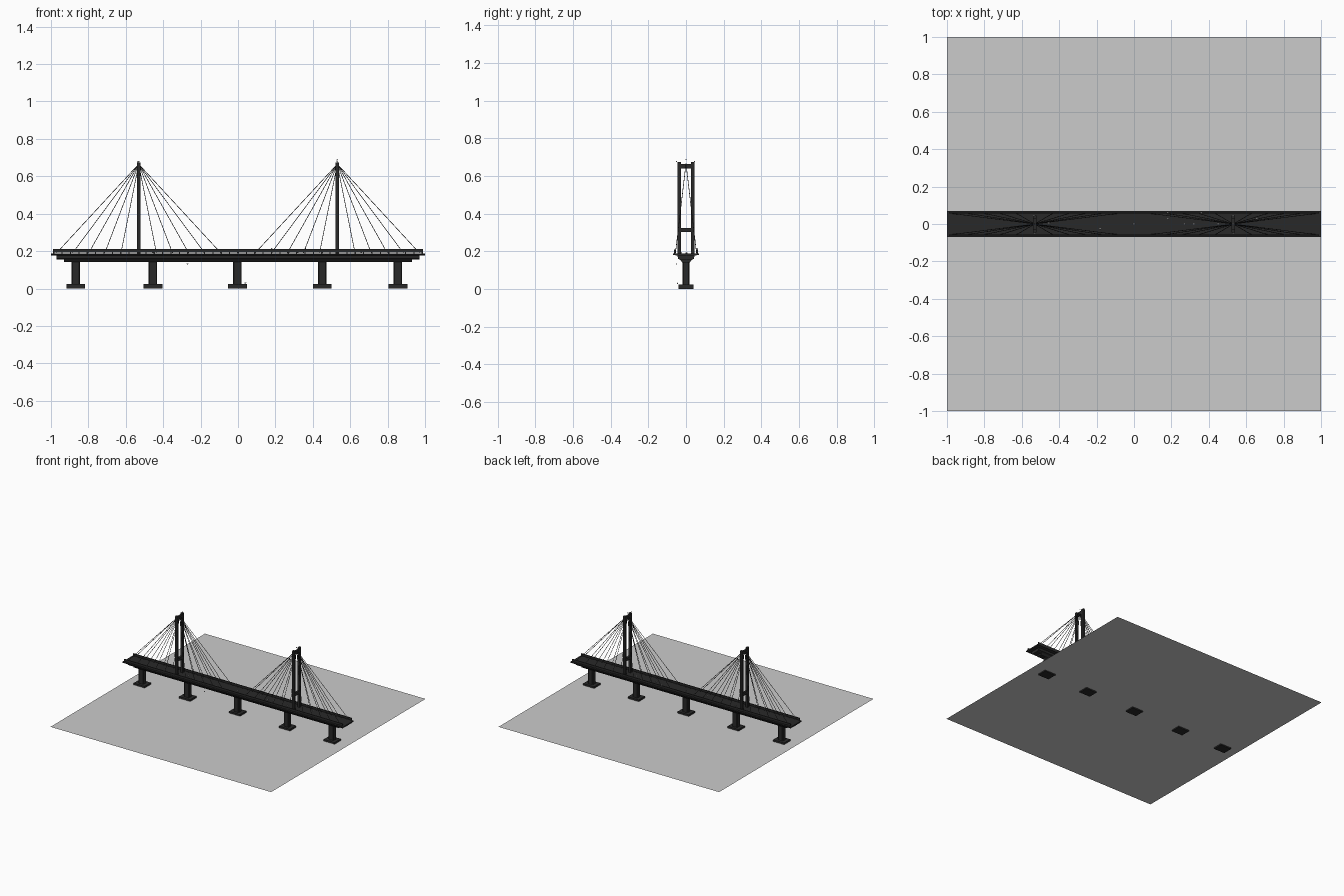
import bpy, bmesh, math
from mathutils import Vector

if "Cube" in bpy.data.objects:
    bpy.data.objects.remove(bpy.data.objects["Cube"])


def material(name, rgb):
    m = bpy.data.materials.new(name)
    m.diffuse_color = (*rgb, 1)
    m.use_nodes = True
    m.node_tree.nodes["Principled BSDF"].inputs["Base Color"].default_value = m.diffuse_color
    return m


DARK = material("dark steel", (0.022, 0.022, 0.022))
GREY = material("pale grey water", (0.6, 0.6, 0.6))
WHITE = material("white feathers", (0.75, 0.75, 0.75))


def finish(bm, name, mat):
    me = bpy.data.meshes.new(name)
    bmesh.ops.recalc_face_normals(bm, faces=bm.faces)
    bm.to_mesh(me)
    bm.free()
    me.materials.append(mat)
    ob = bpy.data.objects.new(name, me)
    bpy.context.collection.objects.link(ob)
    return ob


def add_box(bm, x0, x1, y0, y1, z0, z1):
    vs = bmesh.ops.create_cube(bm, size=1)["verts"]
    for v in vs:
        v.co = Vector(((x0 + x1) / 2 + v.co.x * (x1 - x0),
                       (y0 + y1) / 2 + v.co.y * (y1 - y0),
                       (z0 + z1) / 2 + v.co.z * (z1 - z0)))


def add_rod(bm, a, b, r, sides=6):
    a, b = Vector(a), Vector(b)
    vs = bmesh.ops.create_cone(bm, cap_ends=True, segments=sides, radius1=r,
                               radius2=r, depth=(b - a).length)["verts"]
    rot = (b - a).to_track_quat('Z', 'Y')
    for v in vs:
        v.co = rot @ v.co + (a + b) / 2


def extrude_x(name, prof, half):
    # closed y/z profile swept along the bridge
    bm = bmesh.new()
    ends = [[bm.verts.new((x, y, z)) for y, z in prof] for x in (-half, half)]
    bm.faces.new(ends[0])
    bm.faces.new(ends[1])
    n = len(prof)
    for i in range(n):
        j = (i + 1) % n
        bm.faces.new((ends[0][i], ends[0][j], ends[1][j], ends[1][i]))
    return finish(bm, name, DARK)


# water sheet
bm = bmesh.new()
bmesh.ops.create_grid(bm, x_segments=1, y_segments=1, size=1.0)
for v in bm.verts:
    v.co.z = 0.01
finish(bm, "water_sheet", GREY)

# deck slab and stepped girders below
extrude_x("deck_slab", [(-.07, .188), (-.07, .181), (-.045, .177),
                        (.045, .177), (.07, .181), (.07, .188)], 1.0)
extrude_x("upper_girder", [(-.046, .18), (-.042, .16), (-.03, .154),
                           (.03, .154), (.042, .16), (.046, .18)], 0.97)
extrude_x("lower_girder", [(-.032, .156), (-.02, .141),
                           (.02, .141), (.032, .156)], 0.93)

# side railings with posts
bm = bmesh.new()
for s in (-1, 1):
    y = s * 0.06
    add_box(bm, -.99, .99, y - .003, y + .003, .193, .21)
    for i in range(45):
        x = -.985 + i * 1.97 / 44
        add_box(bm, x - .003, x + .003, y - .003, y + .003, .186, .194)
finish(bm, "railings", DARK)

# piers and footings
for i, x in enumerate((-.868, -.455, -.003, .45, .855)):
    bm = bmesh.new()
    add_box(bm, x - .023, x + .023, -.019, .019, .02, .145)
    bmesh.ops.bevel(bm, geom=[e for e in bm.edges if
                              abs(e.verts[0].co.z - e.verts[1].co.z) > .1],
                    offset=.005, segments=1, affect='EDGES')
    finish(bm, f"pier_{i}", DARK)
    bm = bmesh.new()
    add_box(bm, x - .05, x + .05, -.04, .04, 0, .024)
    finish(bm, f"footing_{i}", DARK)

# towers and fan cables
for side, tx in (("left", -.531), ("right", .531)):
    bm = bmesh.new()
    for s in (-1, 1):
        y = s * .036
        add_box(bm, tx - .01, tx + .01, y - .01, y + .01, .18, .675)
    add_box(bm, tx - .009, tx + .009, -.03, .03, .64, .665)
    add_box(bm, tx - .009, tx + .009, -.03, .03, .302, .325)
    finish(bm, f"{side}_tower", DARK)
    bm = bmesh.new()
    for k in range(5):
        for d in (-1, 1):
            for s in (-1, 1):
                foot = (tx + d * (.095 + .086 * k), s * .056, .19)
                add_rod(bm, (tx, 0, .665), foot, .0017, 5)
    finish(bm, f"{side}_cables", DARK)

# small white birds resting on and flying round the bridge
birds = [(.53, 0, .688), (-.27, -.05, .132), (.04, -.045, .03), (.18, .06, .213),
         (.18, .03, .192), (.27, 0, .192), (.32, 0, .192), (.45, 0, .192),
         (.53, .045, .678), (.53, -.05, .678), (.66, .03, .192), (.36, .06, .213),
         (-.18, -.025, .192), (0, 0, .192), (-.535, .045, .678),
         (-.53, -.05, .678), (-.455, .005, .192)]
bm = bmesh.new()
for p in birds:
    vs = bmesh.ops.create_icosphere(bm, subdivisions=1, radius=.005)["verts"]
    for v in vs:
        v.co = Vector((v.co.x * 1.1, v.co.y * .8, v.co.z * .7)) + Vector(p)
finish(bm, "birds", WHITE)
